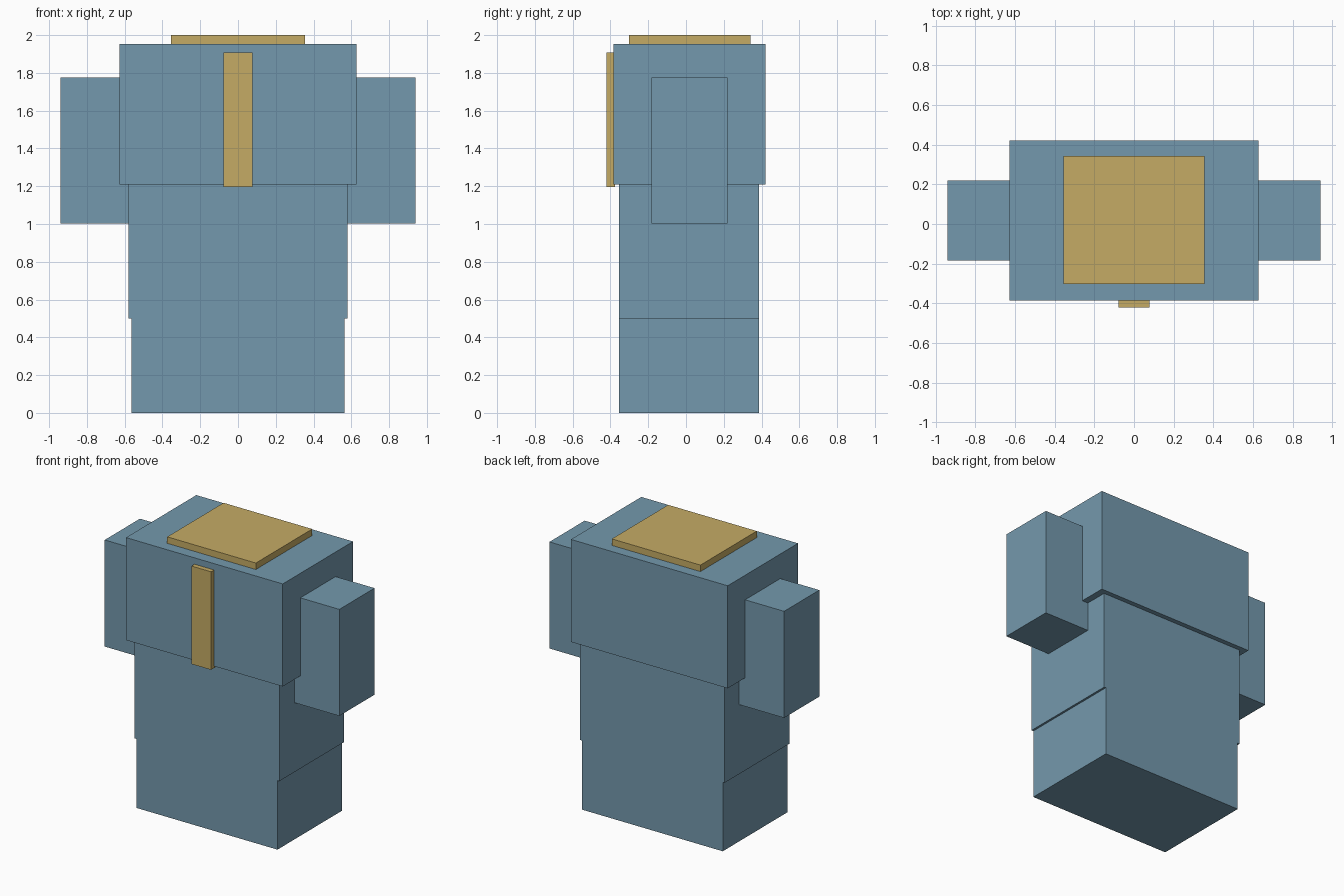
import bpy
from mathutils import Vector

cube = bpy.data.objects.get("Cube")
if cube:
    bpy.data.objects.remove(cube, do_unlink=True)


def make_material(name, rgb):
    mat = bpy.data.materials.new(name)
    mat.use_nodes = True
    mat.diffuse_color = (*rgb, 1)
    mat.node_tree.nodes["Principled BSDF"].inputs["Base Color"].default_value = (*rgb, 1)
    return mat


def box(name, low, high, mat):
    """Box spanning two opposite corners."""
    low, high = Vector(low), Vector(high)
    bpy.ops.mesh.primitive_cube_add(size=1, location=(low + high) / 2)
    obj = bpy.context.object
    obj.name = name
    obj.scale = high - low
    bpy.ops.object.transform_apply(location=False, rotation=False, scale=True)
    obj.data.materials.append(mat)
    return obj


blue = make_material("dusty blue", (0.175, 0.318, 0.418))
gold = make_material("muted gold", (0.56, 0.41, 0.13))

# Stacked body
box("legs", (-0.565, -0.355, 0), (0.565, 0.386, 0.5), blue)
box("torso", (-0.58, -0.355, 0.5), (0.58, 0.386, 1.21), blue)
box("chest", (-0.628, -0.385, 1.21), (0.628, 0.42, 1.953), blue)

# Arms, tucked slightly into the torso
for side, name in ((1, "left_arm"), (-1, "right_arm")):
    inner, outer = sorted((side * 0.57, side * 0.94))
    box(name, (inner, -0.183, 1.003), (outer, 0.22, 1.775), blue)

# Gold trim
box("top_plate", (-0.355, -0.303, 1.953), (0.355, 0.342, 2.0), gold)
box("front_strip", (-0.078, -0.42, 1.197), (0.078, -0.375, 1.907), gold)
